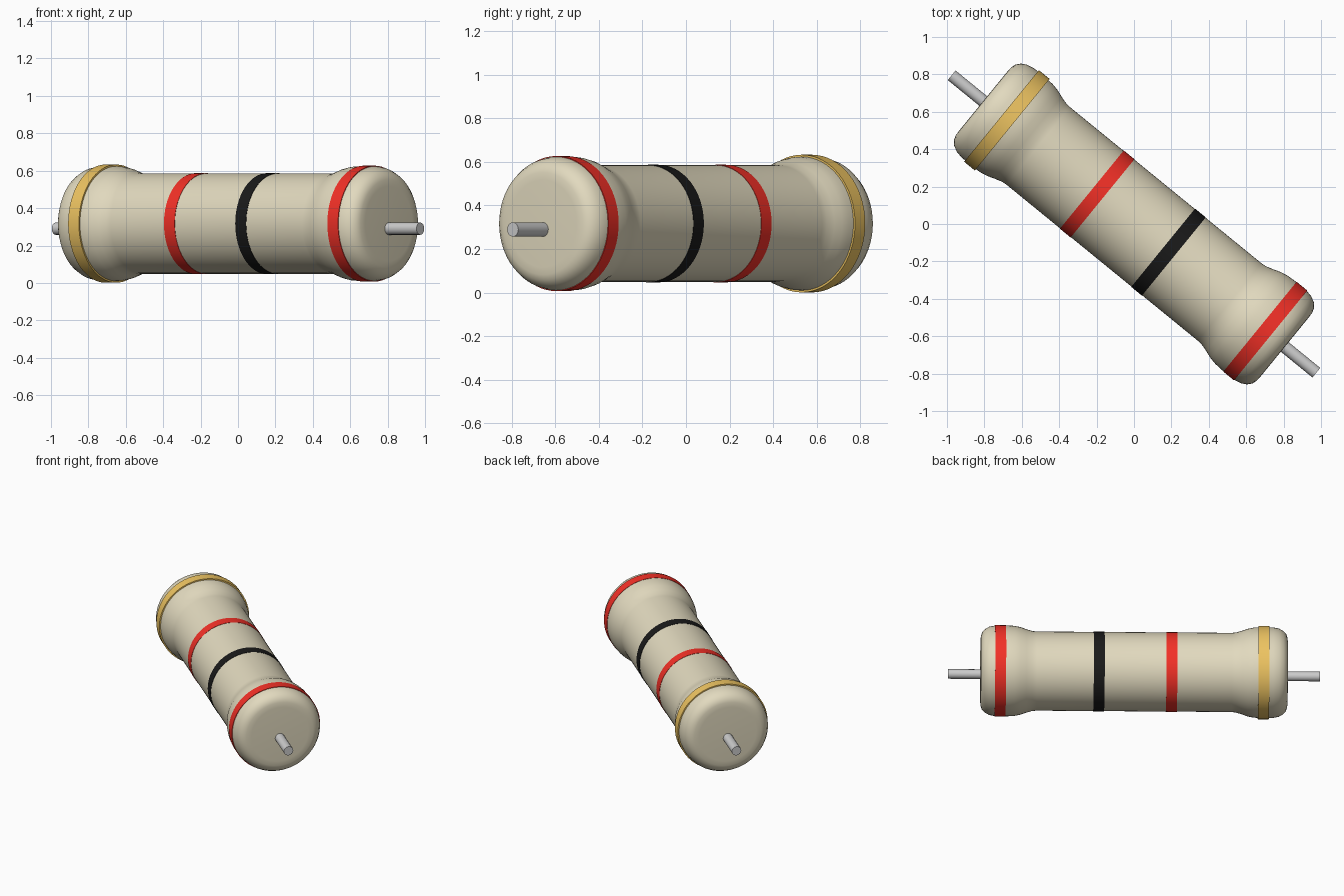
import bpy, bmesh, math
from mathutils import Matrix

if "Cube" in bpy.data.objects:
    bpy.data.objects.remove(bpy.data.objects["Cube"])

ANGLE = math.radians(-39.2)   # resistor axis in plan
CZ = 0.317                    # height of the axis


def material(name, rgb):
    m = bpy.data.materials.new(name)
    m.diffuse_color = (*rgb, 1)
    m.use_nodes = True
    m.node_tree.nodes["Principled BSDF"].inputs["Base Color"].default_value = m.diffuse_color
    return m


def lathe(name, profile, mat=None, segs=64, z=CZ):
    """Revolve (axial position, radius) points around the resistor axis."""
    bm = bmesh.new()
    rings = []
    for s, r in profile:
        if r == 0:
            rings.append([bm.verts.new((s, 0, 0))])
        else:
            rings.append([bm.verts.new((s, r * math.cos(2 * math.pi * i / segs),
                                        r * math.sin(2 * math.pi * i / segs)))
                          for i in range(segs)])
    for a, b in zip(rings, rings[1:]):
        for i in range(segs):
            j = (i + 1) % segs
            if len(a) == 1:
                bm.faces.new((a[0], b[j], b[i]))
            elif len(b) == 1:
                bm.faces.new((a[i], a[j], b[0]))
            else:
                bm.faces.new((a[i], a[j], b[j], b[i]))
    bmesh.ops.recalc_face_normals(bm, faces=bm.faces)
    me = bpy.data.meshes.new(name)
    bm.to_mesh(me)
    bm.free()
    ob = bpy.data.objects.new(name, me)
    bpy.context.collection.objects.link(ob)
    ob.matrix_world = Matrix.Translation((0, 0, z)) @ Matrix.Rotation(ANGLE, 4, 'Z')
    if mat:
        me.materials.append(mat)
    bpy.ops.object.select_all(action='DESELECT')
    ob.select_set(True)
    bpy.context.view_layer.objects.active = ob
    bpy.ops.object.shade_smooth_by_angle(angle=math.radians(35))
    return ob


beige = material("beige_coating", (0.76, 0.70, 0.52))
red = material("red_paint", (0.9, 0.03, 0.02))
black = material("black_paint", (0.01, 0.01, 0.01))
gold = material("gold_paint", (0.85, 0.55, 0.12))

# Body: slim barrel with a flared, rounded cap at each end
half = [(0.66, 0.268), (0.69, 0.271), (0.73, 0.283), (0.77, 0.297), (0.81, 0.305),
        (0.86, 0.308), (0.94, 0.307), (0.98, 0.299), (1.01, 0.283), (1.03, 0.26),
        (1.038, 0.235), (1.04, 0.2), (1.04, 0)]
lathe("body", [(-s, r) for s, r in reversed(half)] + half, beige)

# Colour bands: thin rings sitting just proud of the body
for name, s, r, mat in (("first_band", 0.906, 0.310, red),
                        ("second_band", 0.238, 0.270, black),
                        ("third_band", -0.254, 0.270, red),
                        ("tolerance_band", -0.877, 0.316, gold)):
    w = 0.037
    lathe(name, [(s - w, r - 0.012), (s - w, r), (s + w, r), (s + w, r - 0.012)], mat)

# Wire leads, slightly below the axis
for name, d in (("lead_right", 1), ("lead_left", -1)):
    lathe(name, [(d * 1.02, 0), (d * 1.02, 0.033), (d * 1.258, 0.033), (d * 1.258, 0)],
          segs=16, z=0.29)
